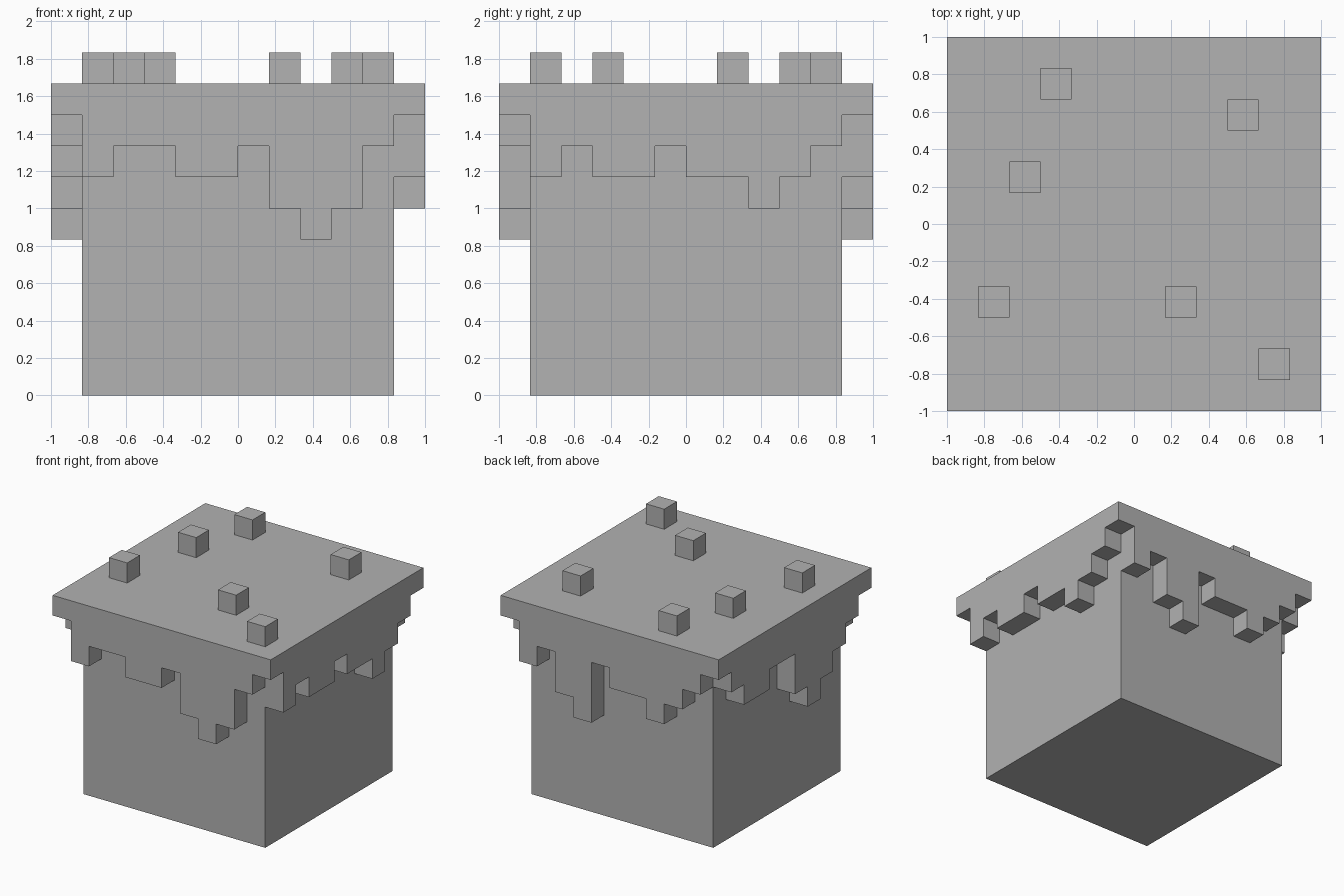
import bpy
import bmesh
from math import pi
from mathutils import Matrix

if "Cube" in bpy.data.objects:
    bpy.data.objects.remove(bpy.data.objects["Cube"], do_unlink=True)

U = 1 / 6          # one block unit
BODY = 5 * U       # half width of the base
CAP_LOW = 9 * U    # underside of the cap
CAP_TOP = 10 * U

grey = bpy.data.materials.new("plain grey")
grey.use_nodes = True
grey.diffuse_color = (0.445, 0.445, 0.445, 1)
grey.node_tree.nodes["Principled BSDF"].inputs["Base Color"].default_value = grey.diffuse_color


def finish(name, bm):
    bmesh.ops.recalc_face_normals(bm, faces=bm.faces)
    mesh = bpy.data.meshes.new(name)
    bm.to_mesh(mesh)
    bm.free()
    mesh.materials.append(grey)
    obj = bpy.data.objects.new(name, mesh)
    bpy.context.collection.objects.link(obj)
    return obj


def box(name, centre, size):
    bm = bmesh.new()
    bmesh.ops.create_cube(bm, size=1, matrix=Matrix.Translation(centre) @ Matrix.Diagonal((*size, 1)))
    return finish(name, bm)


def drip_curtain(name, drops, angle):
    """Stepped profile hanging below the cap, read left to right from outside."""
    points = [(-BODY, CAP_LOW)]
    for i, drop in enumerate(drops):
        x, z = -BODY + i * U, CAP_LOW - drop * U
        if i and drop == drops[i - 1]:
            points.pop()
        else:
            points.append((x, z))
        points.append((x + U, z))
    points.append((BODY, CAP_LOW))
    bm = bmesh.new()
    face = bm.faces.new([bm.verts.new((x, -1, z)) for x, z in points])
    extruded = bmesh.ops.extrude_face_region(bm, geom=[face])["geom"]
    moved = [v for v in extruded if isinstance(v, bmesh.types.BMVert)]
    bmesh.ops.translate(bm, verts=moved, vec=(0, U, 0))
    bmesh.ops.rotate(bm, verts=bm.verts, matrix=Matrix.Rotation(angle, 3, "Z"))
    return finish(name, bm)


# Base block and overhanging cap
box("base_block", (0, 0, CAP_LOW / 2), (2 * BODY, 2 * BODY, CAP_LOW))
box("cap_slab", (0, 0, (CAP_LOW + CAP_TOP) / 2), (2, 2, U))

# Drips on the four sides, in block units below the cap
drip_curtain("front_drips", [2, 1, 1, 2, 2, 1, 3, 4, 3, 1], 0)
drip_curtain("left_drips", [2, 1, 2, 2, 1, 2, 2, 3, 2, 1], pi / 2)
drip_curtain("back_drips", [2, 1, 3, 4, 1, 2, 2, 3, 2, 1], pi)
drip_curtain("right_drips", [1, 2, 2, 1, 1, 3, 4, 3, 2, 1], -pi / 2)

# Small cubes scattered on the cap, at half-unit grid positions
for i, (x, y) in enumerate([(-2.5, 4.5), (3.5, 3.5), (-3.5, 1.5),
                            (-4.5, -2.5), (1.5, -2.5), (4.5, -4.5)]):
    box(f"topping_cube_{i + 1}", (x * U, y * U, CAP_TOP + U / 2), (U, U, U))
